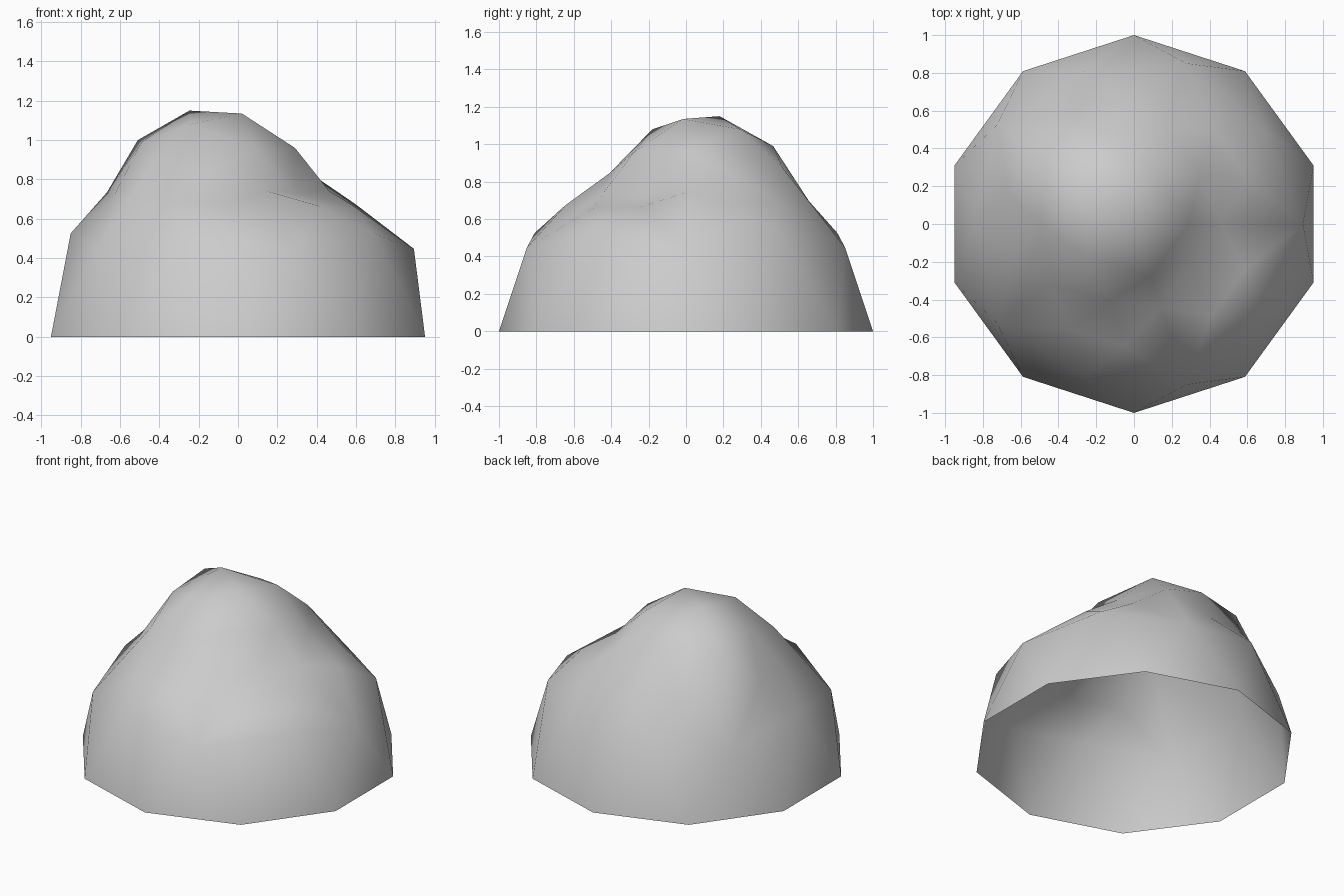
import bpy, bmesh, math

if "Cube" in bpy.data.objects:
    bpy.data.objects.remove(bpy.data.objects["Cube"])

PEAK = math.radians(144)  # the bump leans this way, the dent faces opposite

# target (radius, height) per vertex ring, keyed by degrees away from the peak
RINGS = {
    0.263: {0: (0.305, 1.15), 72: (0.305, 1.08), 144: (0.29, 0.96)},
    0.426: {36: (0.49, 0.99), 108: (0.43, 0.845), 180: (0.36, 0.73)},
    0.526: {0: (0.63, 1.0), 72: (0.542, 0.875), 144: (0.463, 0.742)},
    0.656: {22.4: (0.685, 0.735), 49.6: (0.66, 0.695), 94.4: (0.655, 0.685),
            121.6: (0.645, 0.675), 166.4: (0.635, 0.665)},
}

# low-poly dome: upper half of an icosphere, open underneath
bm = bmesh.new()
bmesh.ops.create_icosphere(bm, subdivisions=2, radius=1)
bmesh.ops.delete(bm, geom=[v for v in bm.verts if v.co.z < -0.01], context='VERTS')

# finer cap
cap = [e for e in bm.edges if all(v.co.z > 0.5 for v in e.verts)]
bmesh.ops.subdivide_edges(bm, edges=cap, cuts=1, use_grid_fill=True)
bmesh.ops.triangulate(bm, faces=[f for f in bm.faces if len(f.verts) > 3])

# push the cap into a leaning bump with a crescent dent
for v in bm.verts:
    if v.co.z < 0.6:
        continue
    r = math.hypot(v.co.x, v.co.y)
    if r < 0.05:
        v.co = (0.02, -0.015, 1.135)
        continue
    a = math.atan2(v.co.y, v.co.x)
    off = abs(math.degrees(math.remainder(a - PEAK, math.tau)))
    ring = RINGS[min(RINGS, key=lambda k: abs(k - r))]
    nr, nz = ring[min(ring, key=lambda k: abs(k - off))]
    v.co = (nr * math.cos(a), nr * math.sin(a), nz)

for f in bm.faces:
    f.smooth = True
bmesh.ops.recalc_face_normals(bm, faces=bm.faces)
if sum(f.normal.dot(f.calc_center_median()) for f in bm.faces) < 0:
    bmesh.ops.reverse_faces(bm, faces=bm.faces)

mesh = bpy.data.meshes.new("dented_dome")
bm.to_mesh(mesh)
bm.free()
bpy.context.collection.objects.link(bpy.data.objects.new("dented_dome", mesh))
